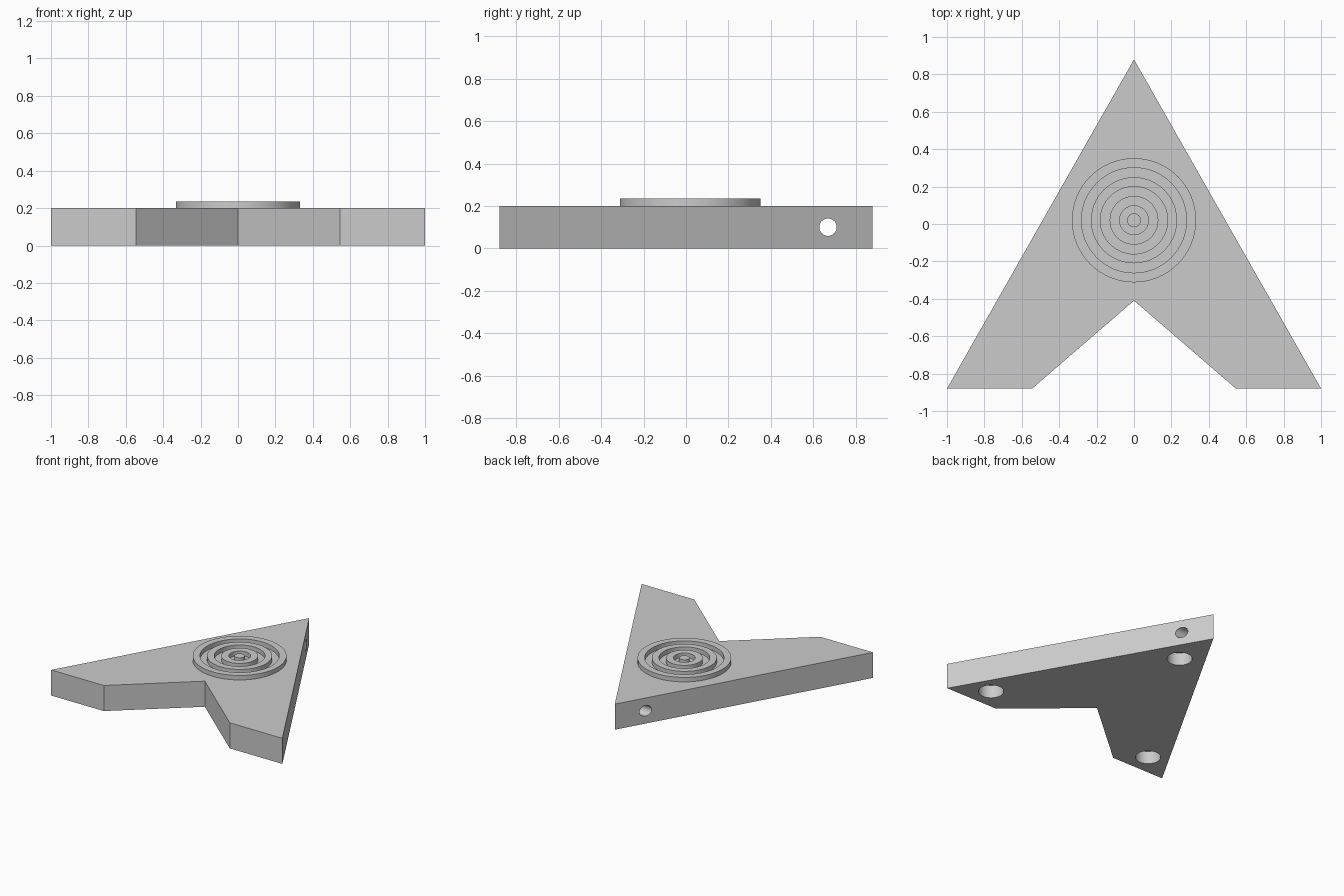
import bpy, bmesh, math

if "Cube" in bpy.data.objects:
    bpy.data.objects.remove(bpy.data.objects["Cube"])

THICK = 0.20          # plate thickness
RING_TOP = 0.235      # top of the raised rings
SEG = 64
CENTRE = (0.0, 0.02)  # centre of the ring pattern

grey = bpy.data.materials.new("plain_grey")
grey.diffuse_color = (0.6, 0.6, 0.6, 1)
grey.use_nodes = True
grey.node_tree.nodes["Principled BSDF"].inputs["Base Color"].default_value = grey.diffuse_color


def finish(name, bm):
    """Turn a bmesh into a named object with outward normals."""
    bmesh.ops.recalc_face_normals(bm, faces=bm.faces)
    mesh = bpy.data.meshes.new(name)
    bm.to_mesh(mesh)
    bm.free()
    mesh.materials.append(grey)
    obj = bpy.data.objects.new(name, mesh)
    bpy.context.collection.objects.link(obj)
    return obj


def smooth(obj):
    bpy.ops.object.select_all(action='DESELECT')
    obj.select_set(True)
    bpy.context.view_layer.objects.active = obj
    bpy.ops.object.shade_smooth_by_angle(angle=math.radians(30))


def cylinder(name, radius, depth, location, rotation=(0, 0, 0)):
    bpy.ops.mesh.primitive_cylinder_add(vertices=SEG, radius=radius, depth=depth,
                                        location=location, rotation=rotation)
    obj = bpy.context.object
    obj.name = name
    obj.data.materials.append(grey)
    return obj


def ring(name, outer, inner, z0, z1):
    """Flat washer made of four loops joined all the way round."""
    bm = bmesh.new()
    loops = []
    for r, z in ((outer, z0), (outer, z1), (inner, z1), (inner, z0)):
        loops.append([bm.verts.new((CENTRE[0] + r * math.cos(math.tau * i / SEG),
                                    CENTRE[1] + r * math.sin(math.tau * i / SEG), z))
                      for i in range(SEG)])
    for k in range(4):
        a, b = loops[k], loops[(k + 1) % 4]
        for i in range(SEG):
            j = (i + 1) % SEG
            bm.faces.new((a[i], a[j], b[j], b[i]))
    smooth(finish(name, bm))


# Arrowhead plate, extruded from its outline
outline = [(0, 0.88), (-1, -0.88), (-0.545, -0.88),
           (0, -0.41), (0.545, -0.88), (1, -0.88)]
bm = bmesh.new()
base = bm.faces.new([bm.verts.new((x, y, 0)) for x, y in outline])
top = bmesh.ops.extrude_face_region(bm, geom=[base])
bmesh.ops.translate(bm, vec=(0, 0, THICK),
                    verts=[v for v in top["geom"] if isinstance(v, bmesh.types.BMVert)])
plate = finish("arrowhead_plate", bm)

# Three blind sockets underneath and a cross hole near the tip
cutters = [cylinder("socket_cutter", 0.09, 0.2, (x, y, 0))
           for x, y in ((0, 0.505), (0.73, -0.715), (-0.73, -0.715))]
cutters.append(cylinder("cross_hole_cutter", 0.041, 1.5, (0, 0.67, 0.1),
                        (0, math.pi / 2, 0)))
for cutter in cutters:
    cutter.hide_render = True
    mod = plate.modifiers.new("cut", 'BOOLEAN')
    mod.operation = 'DIFFERENCE'
    mod.solver = 'EXACT'
    mod.object = cutter
    bpy.context.view_layer.objects.active = plate
    bpy.ops.object.modifier_apply(modifier=mod.name)
    bpy.data.objects.remove(cutter)
smooth(plate)

# Concentric raised rings and the centre button
for name, outer, inner in (("outer_ring", 0.332, 0.281),
                           ("middle_ring", 0.23, 0.18),
                           ("inner_ring", 0.13, 0.077)):
    ring(name, outer, inner, THICK, RING_TOP)
button = cylinder("centre_button", 0.037, RING_TOP - THICK,
                  (*CENTRE, (THICK + RING_TOP) / 2))
smooth(button)
